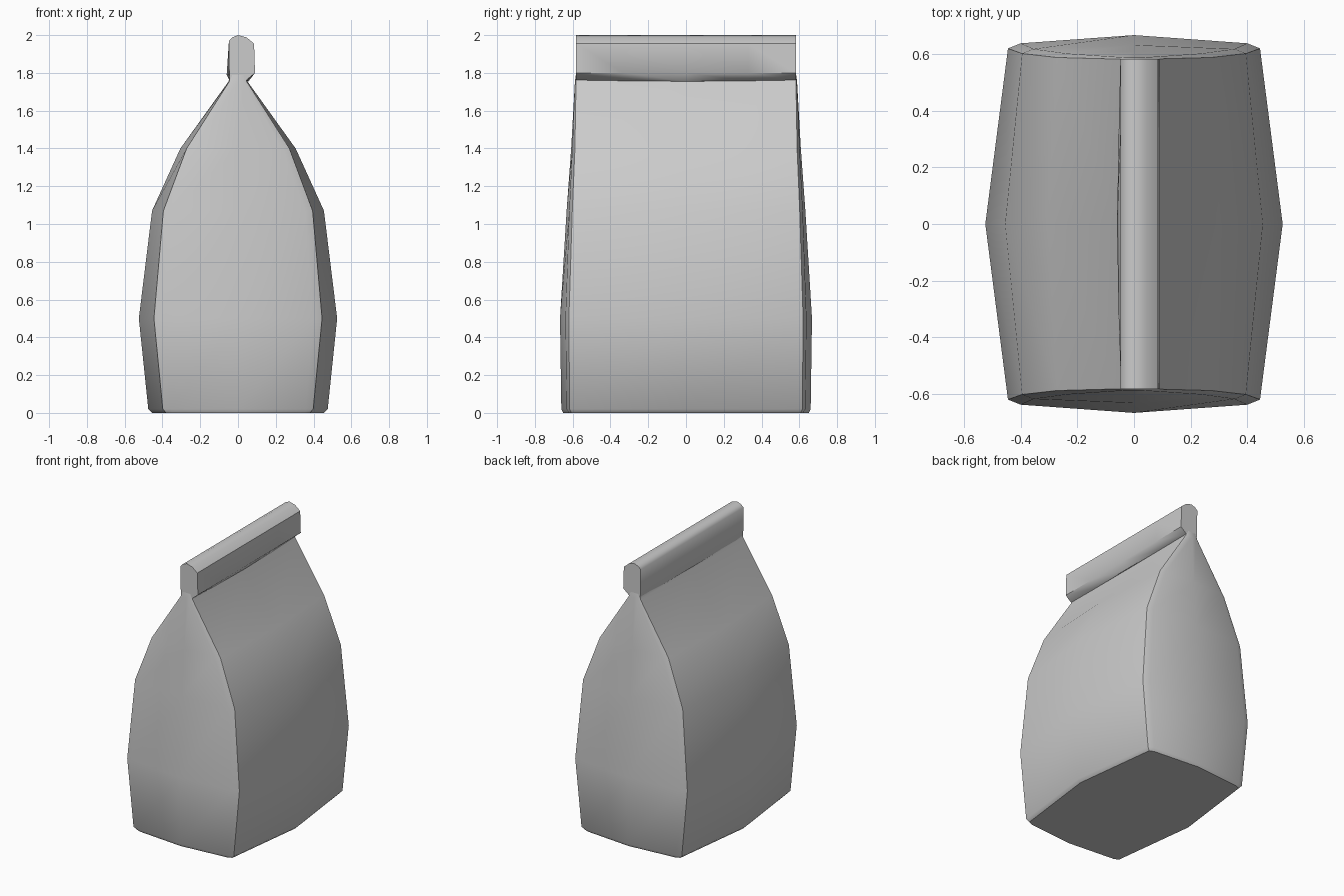
import bpy
import math

if "Cube" in bpy.data.objects:
    bpy.data.objects.remove(bpy.data.objects["Cube"])


def loft(name, rings):
    """Skin a list of equal-length closed rings and cap both ends."""
    n = len(rings[0])
    verts = [v for r in rings for v in r]
    faces = [tuple(range(n))[::-1],
             tuple((len(rings) - 1) * n + i for i in range(n))]
    for k in range(len(rings) - 1):
        for i in range(n):
            j = (i + 1) % n
            faces.append((k * n + i, k * n + j, (k + 1) * n + j, (k + 1) * n + i))
    me = bpy.data.meshes.new(name)
    me.from_pydata(verts, [], faces)
    ob = bpy.data.objects.new(name, me)
    bpy.context.collection.objects.link(ob)
    bpy.ops.object.select_all(action='DESELECT')
    ob.select_set(True)
    bpy.context.view_layer.objects.active = ob
    bpy.ops.object.mode_set(mode='EDIT')
    bpy.ops.mesh.select_all(action='SELECT')
    bpy.ops.mesh.normals_make_consistent(inside=False)
    bpy.ops.object.mode_set(mode='OBJECT')
    bpy.ops.object.shade_smooth_by_angle(angle=math.radians(45))
    return ob


def bag_ring(z, x_mid, x_corner, y_corner, y_mid, bevel):
    """Bulged rectangle with bevelled corners, mirrored from one quadrant."""
    a = (x_corner, y_corner - bevel * 0.4)
    b = (x_corner - bevel, y_corner)
    pts = [(x_mid, 0), a, b, (0, y_mid),
           (-b[0], b[1]), (-a[0], a[1]), (-x_mid, 0), (-a[0], -a[1]),
           (-b[0], -b[1]), (0, -y_mid), (b[0], -b[1]), (a[0], -a[1])]
    return [(x, y, z) for x, y in pts]


# Bag body: z, side bulge, side corner, end corner, end bulge, corner bevel
loft("bag_body", [bag_ring(*r) for r in (
    (0.00, 0.455, 0.380, 0.620, 0.650, 0.035),
    (0.02, 0.475, 0.398, 0.632, 0.660, 0.040),
    (0.50, 0.525, 0.445, 0.638, 0.667, 0.045),
    (1.07, 0.455, 0.395, 0.618, 0.632, 0.040),
    (1.40, 0.305, 0.272, 0.602, 0.608, 0.035),
    (1.755, 0.050, 0.046, 0.588, 0.588, 0.015),
    (1.79, 0.042, 0.042, 0.583, 0.583, 0.012))])


# Folded top: profile swept along y, its lower lip sagging at the middle
def fold_ring(y, sag):
    pts = [(-0.042, 1.755), (-0.046 - 0.4 * sag, 1.79), (-0.048, 1.97),
           (-0.03, 1.988), (0.0, 2.0), (0.045, 1.988), (0.085, 1.955),
           (0.09, 1.80), (0.045 + 0.3 * sag, 1.762 - 0.2 * sag)]
    return [(x, y, z) for x, z in pts]


loft("folded_top", [fold_ring(y, s) for y, s in (
    (-0.583, 0), (-0.33, 0.02), (0, 0.035), (0.33, 0.02), (0.583, 0))])
